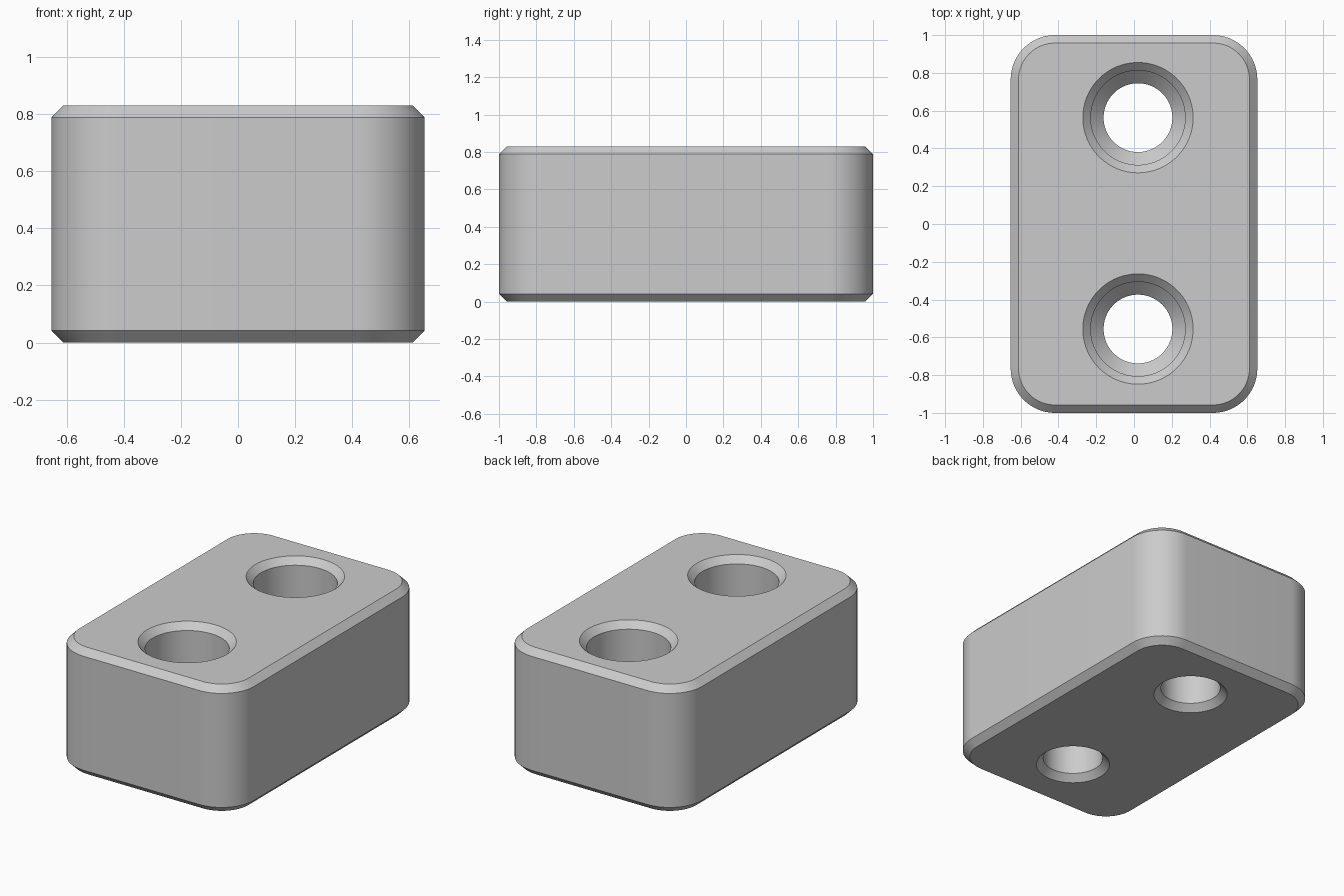
import bpy
import bmesh
from math import cos, sin, pi, radians

HALF_X, HALF_Y, HEIGHT = 0.653, 1.0, 0.83
CHAMFER, CORNER = 0.042, 0.235
HOLE_X, HOLE_YS = 0.021, (-0.556, 0.563)

if "Cube" in bpy.data.objects:
    bpy.data.objects.remove(bpy.data.objects["Cube"], do_unlink=True)

grey = bpy.data.materials.new("plain grey")
grey.use_nodes = True
grey.diffuse_color = (0.6, 0.6, 0.6, 1)
grey.node_tree.nodes["Principled BSDF"].inputs["Base Color"].default_value = (0.6, 0.6, 0.6, 1)


def rounded_rectangle(inset, z, steps=16):
    """Outline of the block, pulled in by an inset."""
    r = CORNER - inset
    points = []
    for corner, (sx, sy) in enumerate(((1, 1), (-1, 1), (-1, -1), (1, -1))):
        for i in range(steps + 1):
            a = (corner + i / steps) * pi / 2
            points.append((sx * (HALF_X - CORNER) + r * cos(a),
                           sy * (HALF_Y - CORNER) + r * sin(a), z))
    return points


def circle(x, y, r, z, sides=96):
    return [(x + r * cos(2 * pi * i / sides), y + r * sin(2 * pi * i / sides), z)
            for i in range(sides)]


def loft(name, rings):
    """Closed solid skinned through a stack of rings."""
    bm = bmesh.new()
    loops = [[bm.verts.new(p) for p in ring] for ring in rings]
    for low, high in zip(loops, loops[1:]):
        for i in range(len(low)):
            j = (i + 1) % len(low)
            bm.faces.new((low[i], low[j], high[j], high[i]))
    bm.faces.new(loops[0][::-1])
    bm.faces.new(loops[-1])
    bmesh.ops.recalc_face_normals(bm, faces=bm.faces[:])
    mesh = bpy.data.meshes.new(name)
    bm.to_mesh(mesh)
    bm.free()
    mesh.materials.append(grey)
    obj = bpy.data.objects.new(name, mesh)
    bpy.context.collection.objects.link(obj)
    return obj


# Rounded block with chamfered top and bottom rims
block = loft("mounting_block", [
    rounded_rectangle(inset, z) for inset, z in
    ((CHAMFER, 0), (0, CHAMFER), (0, HEIGHT - CHAMFER), (CHAMFER, HEIGHT))])

# Stepped screw holes: chamfered ends, wide bore, conical seat, narrow bore
WIDE, NARROW, OVER = 0.25, 0.182, 0.03
SEAT = 0.36
profile = (
    (NARROW + CHAMFER + OVER, -OVER),
    (NARROW, CHAMFER),
    (NARROW, SEAT),
    (WIDE, SEAT + WIDE - NARROW),
    (WIDE, HEIGHT - CHAMFER),
    (WIDE + CHAMFER + OVER, HEIGHT + OVER),
)
cutters = []
for y in HOLE_YS:
    cutter = loft("hole_cutter", [circle(HOLE_X, y, r, z) for r, z in profile])
    cutter.hide_render = True
    cutters.append(cutter)
    cut = block.modifiers.new("screw hole", "BOOLEAN")
    cut.operation = "DIFFERENCE"
    cut.solver = "EXACT"
    cut.object = cutter

# Bake the cuts and drop the cutters
graph = bpy.context.evaluated_depsgraph_get()
result = bpy.data.meshes.new_from_object(block.evaluated_get(graph))
block.modifiers.clear()
block.data = result
for cutter in cutters:
    bpy.data.objects.remove(cutter, do_unlink=True)

# Smooth curves, crisp rims
bpy.ops.object.select_all(action="DESELECT")
block.select_set(True)
bpy.context.view_layer.objects.active = block
bpy.ops.object.shade_smooth_by_angle(angle=radians(30))
